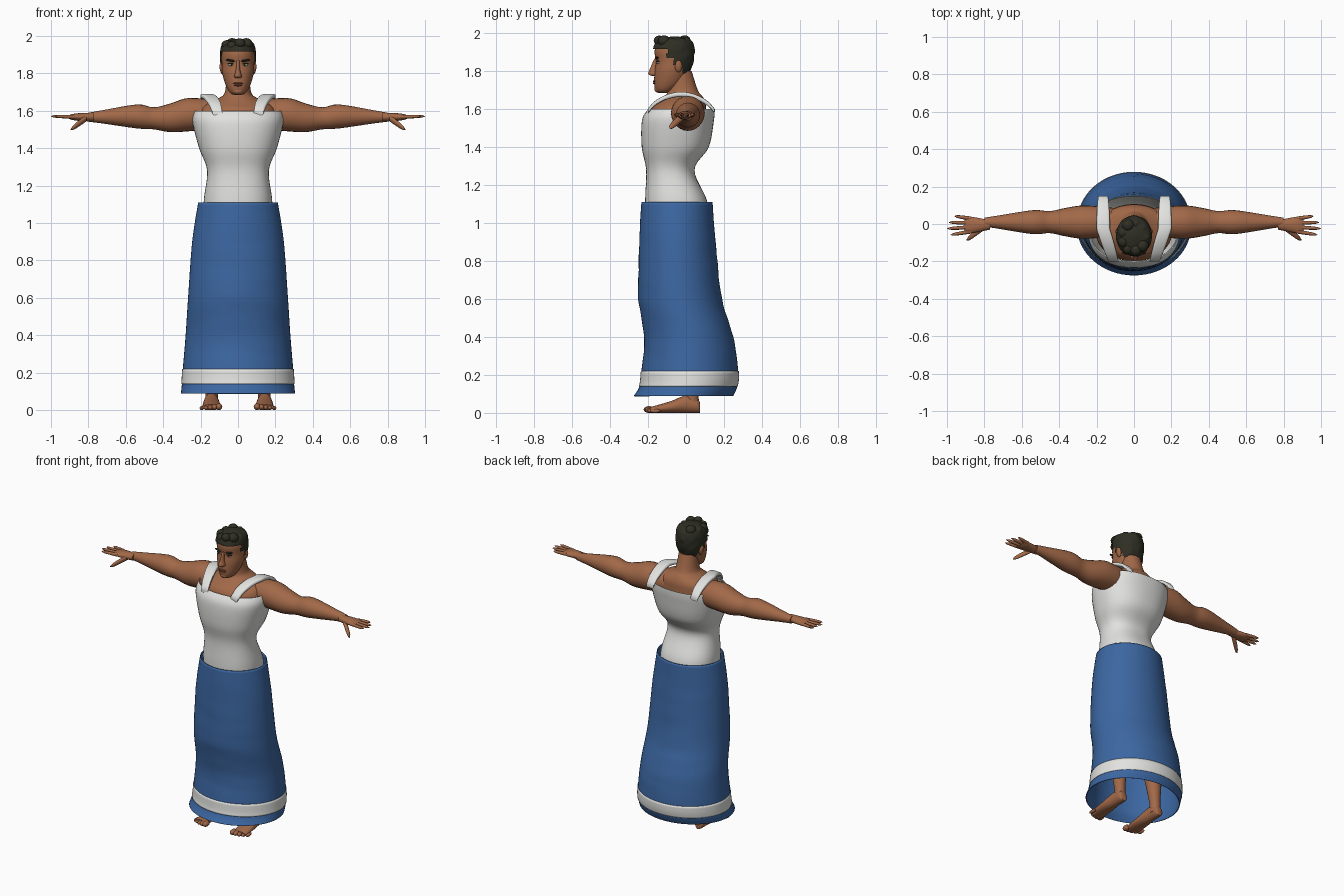
import bpy, bmesh, math, random
from mathutils import Matrix, Vector, noise

random.seed(4)
cube = bpy.data.objects.get("Cube")
if cube:
    bpy.data.objects.remove(cube, do_unlink=True)


def material(name, red, green, blue):
    colour = (red, green, blue, 1)
    mat = bpy.data.materials.new(name)
    mat.use_nodes = True
    mat.diffuse_color = colour
    mat.node_tree.nodes["Principled BSDF"].inputs["Base Color"].default_value = colour
    return mat


SKIN = material("warm brown skin", .36, .14, .065)
LIPS = material("dark lips", .24, .075, .04)
HAIR = material("near black hair", .028, .028, .018)
WHITE = material("white cloth", .76, .76, .74)
BLUE = material("blue cloth", .045, .135, .36)


def finish(name, bm, mat, mirror=False, thick=0):
    """Turn a bmesh into a smooth object, optionally mirrored or thickened."""
    bmesh.ops.recalc_face_normals(bm, faces=bm.faces)
    mesh = bpy.data.meshes.new(name)
    bm.to_mesh(mesh)
    bm.free()
    mesh.materials.append(mat)
    mesh.shade_smooth()
    mesh.set_sharp_from_angle(angle=math.radians(50))
    ob = bpy.data.objects.new(name, mesh)
    bpy.context.scene.collection.objects.link(ob)
    if thick:
        cloth = ob.modifiers.new("cloth thickness", 'SOLIDIFY')
        cloth.thickness = thick
        cloth.offset = -1
    if mirror:
        ob.modifiers.new("other side", 'MIRROR')


def smooth_rows(rows, steps):
    """Interpolate rows of numbers with a Catmull-Rom spline."""
    out = []
    last = len(rows) - 1
    for i in range(last):
        before, start, end, after = rows[max(i - 1, 0)], rows[i], rows[i + 1], rows[min(i + 2, last)]
        for step in range(steps):
            t = step / steps
            row = []
            for a, b, c, d in zip(before, start, end, after):
                slope_in, slope_out = (c - a) / 2, (d - b) / 2
                ease = t * t * (3 - 2 * t)
                row.append(b + (c - b) * ease + slope_in * t * (1 - t) ** 2 - slope_out * t * t * (1 - t))
            out.append(row)
    return out + [rows[last]]


def rounded(value, power):
    return math.copysign(abs(value) ** (2 / power), value)


def loft(axis, rows, sides=32, steps=4, power=2, caps=True):
    """Each row holds a position along the axis, two centre values and two radii."""
    bm = bmesh.new()
    rings = []
    for along, u, v, radius_u, radius_v in smooth_rows(rows, steps):
        ring = []
        for k in range(sides):
            angle = math.tau * k / sides
            p = u + radius_u * rounded(math.cos(angle), power)
            q = v + radius_v * rounded(math.sin(angle), power)
            place = {'x': (along, p, q), 'y': (p, along, q), 'z': (p, q, along)}[axis]
            ring.append(bm.verts.new(place))
        rings.append(ring)
    for low, high in zip(rings, rings[1:]):
        for k in range(sides):
            bm.faces.new((low[k - 1], low[k], high[k], high[k - 1]))
    if caps:
        bm.faces.new(rings[0])
        bm.faces.new(rings[-1])
    return bm


def upright(*rows):
    """Loft rows from height, half width, front edge and back edge."""
    return [(z, 0, (front + back) / 2, width, (back - front) / 2) for z, width, front, back in rows]


def blob(name, centre, radii, mat, mirror=False, tilt=0):
    bm = bmesh.new()
    matrix = Matrix.Translation(centre) @ Matrix.Rotation(tilt, 4, 'Y') @ Matrix.Diagonal((*radii, 1))
    bmesh.ops.create_uvsphere(bm, u_segments=16, v_segments=10, radius=1, matrix=matrix)
    finish(name, bm, mat, mirror)


# Skirt with faint horizontal folds
skirt = upright((.09, .305, -.275, .25), (.14, .3, -.245, .27), (.22, .295, -.235, .275),
                (.4, .28, -.22, .25), (.6, .267, -.25, .19), (.9, .245, -.247, .155), (1.11, .213, -.235, .14))
bm = loft('z', skirt, sides=64, steps=8, caps=False)
for vert in bm.verts:
    x, y, z = vert.co
    if .3 < z < 1:
        vert.co.y *= 1 + .02 * noise.noise(Vector((x * 3, y * 3, z * 14)))
finish("skirt", bm, BLUE, thick=.005)

# Hem band lying on the skirt
band = [(z, x, y, width + .003, depth + .003) for z, x, y, width, depth in smooth_rows(skirt, 8)
        if .139 < z < .221]
finish("hem_band", loft('z', band, sides=64, steps=1, caps=False), WHITE, thick=.002)

# Shirt, open around the shoulders
shirt = upright((1, .18, -.21, .12), (1.12, .183, -.215, .11), (1.28, .165, -.21, .045),
                (1.4, .208, -.233, .12), (1.54, .243, -.232, .147), (1.6, .237, -.2, .152))
finish("shirt", loft('z', shirt, sides=48, steps=6, power=2.3, caps=False), WHITE, thick=.005)

# Shoulder straps arching from chest to back
strap = []
for i in range(13):
    t = i / 12
    arch = math.sin(math.pi * t) ** .7
    strap.append((-.2 + .35 * t, .11 + .055 * min(1, 2 * t), 1.59 + .088 * arch, .026 + .01 * arch, .013))
finish("shoulder_strap", loft('y', strap, sides=16, steps=2, power=4), WHITE, mirror=True)

# Upper body and neck
body = upright((1.05, .16, -.19, .08), (1.27, .15, -.19, .03), (1.5, .2, -.2, .1), (1.6, .2, -.18, .105),
               (1.64, .165, -.14, .1), (1.67, .1, -.11, .085), (1.7, .07, -.096, .062), (1.8, .06, -.09, .03))
finish("upper_body", loft('z', body), SKIN)

# Arms and palms
arm = [(x, .01, z, radius, radius) for x, z, radius in (
    (.1, 1.58, .075), (.26, 1.58, .089), (.36, 1.563, .077), (.45, 1.56, .059),
    (.54, 1.57, .064), (.72, 1.568, .036), (.8, 1.566, .024))]
finish("arm", loft('x', arm, sides=24), SKIN, mirror=True)
palm = [(x, -.005, 1.567, width, height) for x, width, height in (
    (.77, .025, .023), (.83, .037, .022), (.88, .045, .017), (.905, .042, .009))]
finish("palm", loft('x', palm, sides=24), SKIN, mirror=True)


def finger(name, start, end, radius):
    rows = []
    for i in range(9):
        t = i / 8
        x, y, z = Vector(start).lerp(Vector(end), t)
        r = radius * (1 - t / 5) * math.sqrt(1.02 - t ** 6)
        rows.append((x, y, z, r, r))
    finish(name, loft('x', rows, sides=10, steps=1), SKIN, mirror=True)


names = ("index_finger", "middle_finger", "ring_finger", "little_finger")
for i, (name, reach) in enumerate(zip(names, (.98, 1, .99, .96))):
    spread = .023 * i - .04
    finger(name, (.87, spread, 1.568), (reach, spread * 1.45, 1.571), .011)
finger("thumb", (.81, -.02, 1.562), (.895, -.085, 1.5), .019)

# Legs, feet and toes
leg = [(z, x, .04 - .08 * z, radius, radius) for z, x, radius in (
    (.03, .14, .034), (.12, .14, .035), (.35, .135, .06), (.5, .13, .055), (1.05, .1, .09))]
finish("leg", loft('z', leg, sides=20), SKIN, mirror=True)
foot = [(y, .142, height, width, height) for y, width, height in (
    (.075, .018, .025), (.06, .031, .037), (0, .037, .046), (-.08, .046, .031), (-.19, .05, .015))]
finish("foot", loft('y', foot, sides=20), SKIN, mirror=True)
for i in range(5):
    size = .018 / (1 + i / 6)
    blob("toe", (.102 + .023 * i, -.195 + .002 * i * i, size), (size, .028, size), SKIN, mirror=True)

# Head and ears
head = upright((1.685, .02, -.145, -.1), (1.7, .045, -.161, -.06), (1.74, .067, -.168, -.01),
               (1.8, .084, -.165, .02), (1.85, .087, -.159, .034), (1.91, .087, -.165, .035),
               (1.95, .07, -.135, .015), (1.97, .01, -.07, -.05))
finish("head", loft('z', head), SKIN)
blob("ear", (.087, -.04, 1.826), (.011, .019, .032), SKIN, mirror=True, tilt=.15)


def hairline(y):
    if y < -.1:
        return 1.915
    if y < -.065:
        return 1.87
    return 1.83 if y < -.02 else 1.785


# Hair: a looser copy of the head form, trimmed along the hairline
scalp = [(z + .013, x, y, width + .008, depth + .008) for z, x, y, width, depth in head[2:]]
bm = loft('z', scalp, sides=64, steps=8)
centres = [(face, face.calc_center_median()) for face in bm.faces]
bare = [face for face, centre in centres if centre.z < hairline(centre.y)]
bmesh.ops.delete(bm, geom=bare, context='FACES')
for vert in bm.verts:
    vert.co.y += .005 * noise.noise(vert.co * 30)
finish("hair", bm, HAIR)
for i in range(9):
    turn = math.tau * i / 9
    size = random.uniform(.028, .034)
    place = (.06 * math.cos(turn), -.07 + .072 * math.sin(turn), random.uniform(1.945, 1.962))
    blob("hair_tuft", place, (size, size, size * .9), HAIR, tilt=.3)

# Facial features
nose = [(z, 0, y, width, depth) for z, y, width, depth in (
    (1.775, -.165, .012, .012), (1.785, -.17, .021, .029), (1.82, -.165, .011, .022), (1.868, -.158, .008, .008))]
finish("nose", loft('z', nose, sides=16), SKIN)
blob("eyebrow", (.038, -.153, 1.869), (.027, .01, .006), HAIR, mirror=True, tilt=-.15)
blob("eye", (.036, -.145, 1.846), (.016, .011, .007), WHITE, mirror=True)
blob("upper_lashes", (.036, -.146, 1.852), (.019, .012, .004), HAIR, mirror=True)
blob("iris", (.035, -.152, 1.846), (.006, .006, .006), HAIR, mirror=True)
blob("upper_lip", (0, -.165, 1.747), (.026, .01, .005), LIPS)
blob("lower_lip", (0, -.164, 1.737), (.021, .011, .006), LIPS)
blob("chin", (0, -.146, 1.705), (.027, .02, .018), SKIN)
